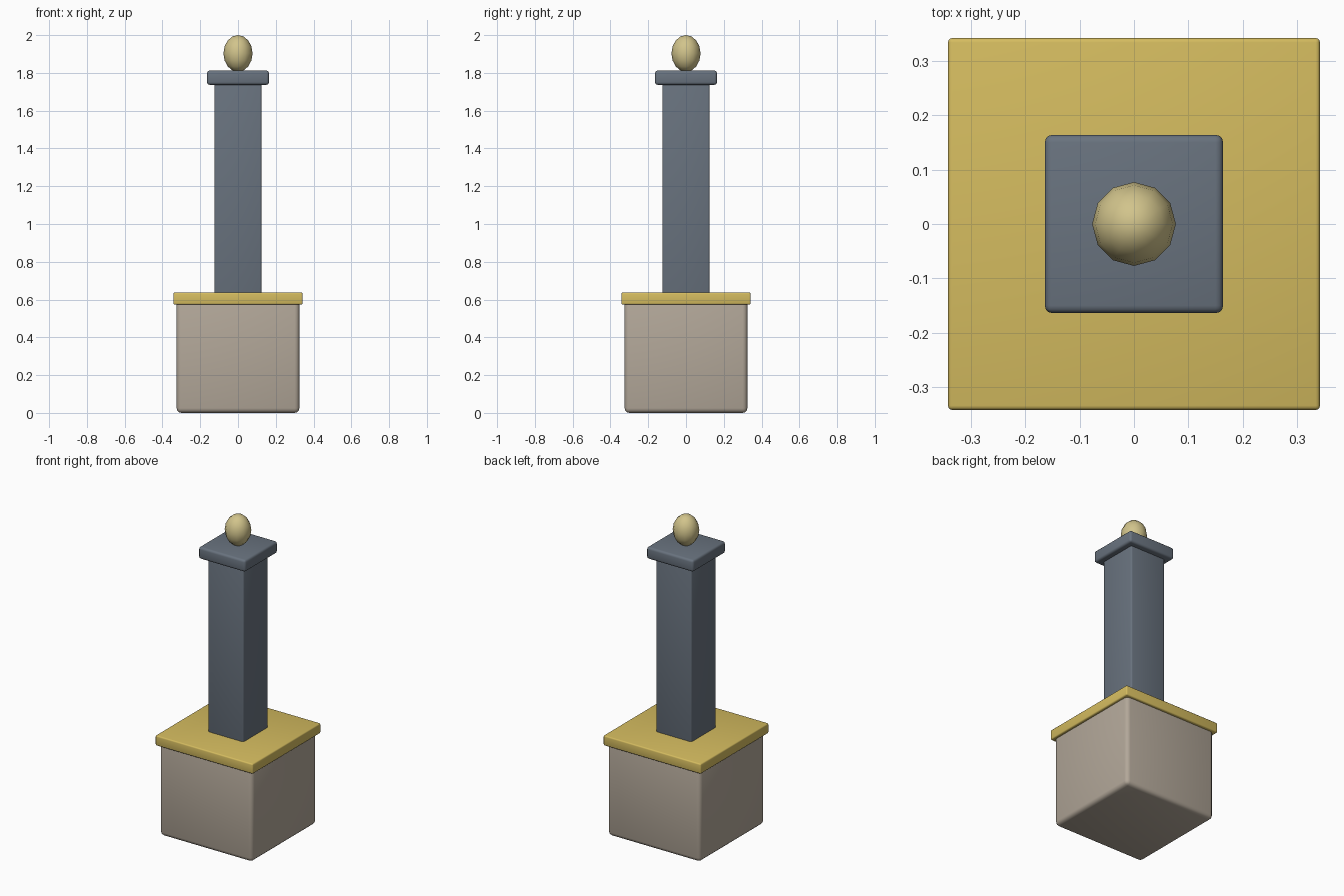
import bpy

cube = bpy.data.objects.get("Cube")
if cube:
    bpy.data.objects.remove(cube, do_unlink=True)


def material(name, rgb):
    mat = bpy.data.materials.new(name)
    mat.use_nodes = True
    mat.diffuse_color = (*rgb, 1)
    mat.node_tree.nodes["Principled BSDF"].inputs["Base Color"].default_value = (*rgb, 1)
    return mat


stone = material("warm stone", (0.45, 0.39, 0.32))
gold = material("gold", (0.66, 0.50, 0.115))
slate = material("slate grey", (0.14, 0.17, 0.21))
pale_gold = material("pale gold", (0.64, 0.55, 0.26))


def block(name, half, bottom, top, bevel, mat):
    """Square block with rounded edges, standing between two heights."""
    bpy.ops.mesh.primitive_cube_add(size=1, location=(0, 0, (bottom + top) / 2))
    ob = bpy.context.object
    ob.name = name
    ob.scale = (half * 2, half * 2, top - bottom)
    bpy.ops.object.transform_apply(location=False, rotation=False, scale=True)
    ob.data.materials.append(mat)
    mod = ob.modifiers.new("rounded edges", 'BEVEL')
    mod.width = bevel
    mod.segments = 3
    bpy.ops.object.modifier_apply(modifier=mod.name)
    bpy.ops.object.shade_smooth_by_angle()


# Pedestal, ledge, shaft and cap, from the ground up
block("pedestal", 0.325, 0.0, 0.60, 0.025, stone)
block("ledge", 0.342, 0.573, 0.637, 0.008, gold)
block("shaft", 0.125, 0.62, 1.75, 0.01, slate)
block("cap", 0.164, 1.737, 1.812, 0.014, slate)

# Egg-shaped finial
bpy.ops.mesh.primitive_uv_sphere_add(segments=12, ring_count=8, radius=1, location=(0, 0, 1.903))
finial = bpy.context.object
finial.name = "finial"
finial.scale = (0.077, 0.077, 0.097)
bpy.ops.object.transform_apply(location=False, rotation=False, scale=True)
finial.data.materials.append(pale_gold)
bpy.ops.object.shade_smooth()
